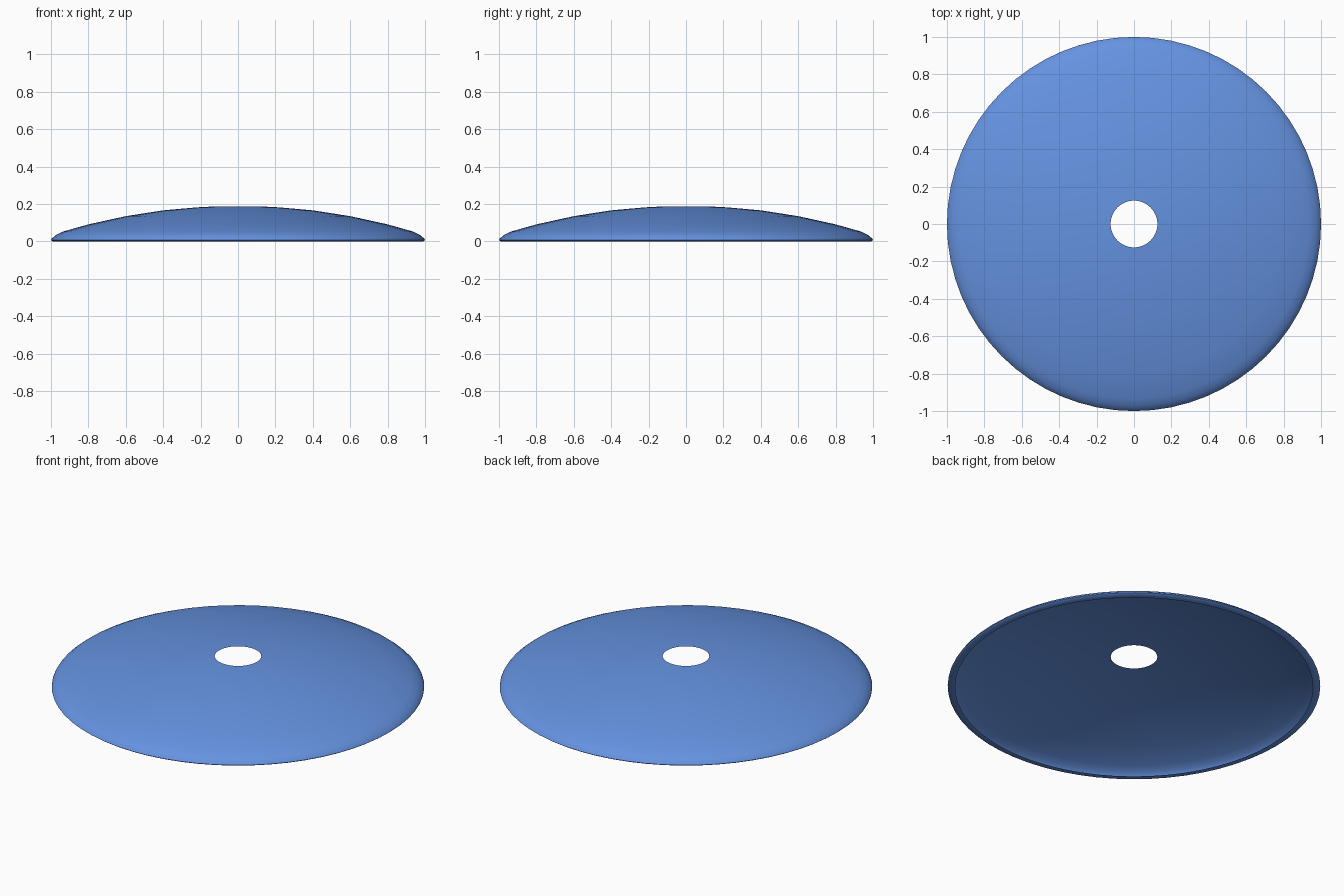
import bpy, bmesh, math

if "Cube" in bpy.data.objects:
    bpy.data.objects.remove(bpy.data.objects["Cube"])

SIDES = 64
# radius / height profile: inward-turned lip, rounded rim, shallow dome, centre hole
profile = [(0.96, 0.0), (0.99, 0.0), (1.0, 0.007), (0.995, 0.016), (0.972, 0.035),
           (0.935, 0.053), (0.80, 0.091), (0.60, 0.135), (0.40, 0.166),
           (0.22, 0.182), (0.125, 0.187)]


def lathe(name, points, sides):
    bm = bmesh.new()
    rings = [[bm.verts.new((r * math.cos(2 * math.pi * i / sides),
                            r * math.sin(2 * math.pi * i / sides), z))
              for i in range(sides)] for r, z in points]
    for a, b in zip(rings, rings[1:]):
        for i in range(sides):
            j = (i + 1) % sides
            bm.faces.new((a[i], a[j], b[j], b[i]))
    mesh = bpy.data.meshes.new(name)
    bm.to_mesh(mesh)
    bm.free()
    obj = bpy.data.objects.new(name, mesh)
    bpy.context.collection.objects.link(obj)
    return obj


# domed disc shell
disc = lathe("domed_disc", profile, SIDES)
mat = bpy.data.materials.new("blue")
mat.diffuse_color = (0.13, 0.29, 0.75, 1)
mat.use_nodes = True
mat.node_tree.nodes["Principled BSDF"].inputs["Base Color"].default_value = mat.diffuse_color
disc.data.materials.append(mat)
bpy.context.view_layer.objects.active = disc
disc.select_set(True)
bpy.ops.object.shade_smooth_by_angle(angle=math.radians(60))
